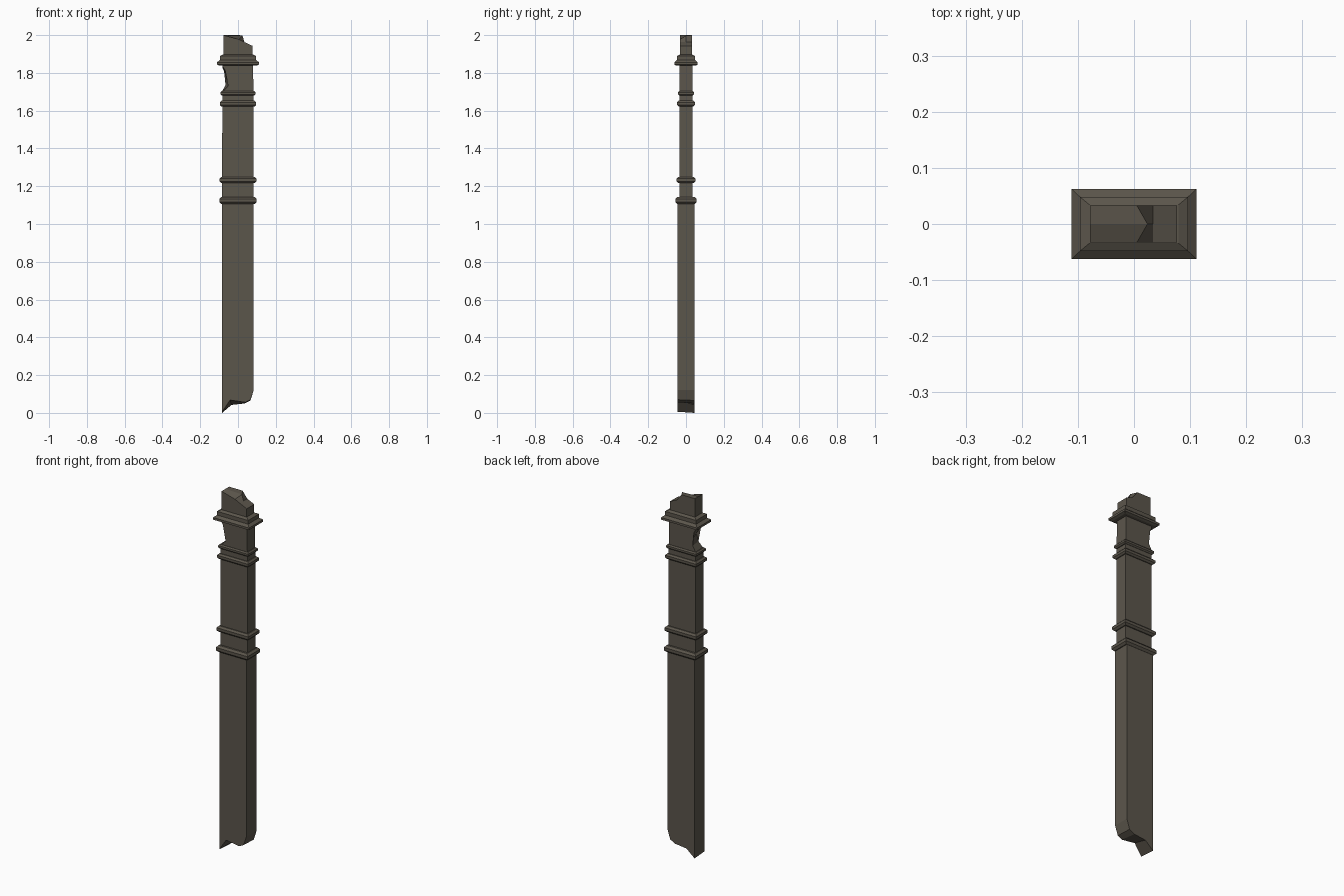
import bpy, bmesh

if "Cube" in bpy.data.objects:
    bpy.data.objects.remove(bpy.data.objects["Cube"])

stone = bpy.data.materials.new("weathered dark stone")
stone.diffuse_color = (0.105, 0.092, 0.071, 1)
stone.use_nodes = True
stone.node_tree.nodes["Principled BSDF"].inputs["Base Color"].default_value = stone.diffuse_color


def loft(name, rings):
    """Skin a list of equal-length vertex rings and cap both ends."""
    bm = bmesh.new()
    vr = [[bm.verts.new(p) for p in r] for r in rings]
    n = len(vr[0])
    for a, b in zip(vr, vr[1:]):
        for i in range(n):
            j = (i + 1) % n
            bm.faces.new((a[i], a[j], b[j], b[i]))
    caps = [bm.faces.new(vr[0]), bm.faces.new(vr[-1])]
    bmesh.ops.triangulate(bm, faces=caps)
    bmesh.ops.recalc_face_normals(bm, faces=bm.faces)
    me = bpy.data.meshes.new(name)
    bm.to_mesh(me)
    bm.free()
    me.materials.append(stone)
    ob = bpy.data.objects.new(name, me)
    bpy.context.collection.objects.link(ob)
    return ob


def slab(name, front, back, hy):
    """Extrude an x-z outline from front to back, with a differing back outline."""
    loft(name, [[(x, -hy, z) for x, z in front], [(x, hy, z) for x, z in back]])


def moulding(name, levels):
    """Rectangular moulding from (z, half x, half y) levels."""
    loft(name, [[(-x, -y, z), (x, -y, z), (x, y, z), (-x, y, z)] for z, x, y in levels])


# Lower shaft with broken foot
top = [(0.083, 1.12), (-0.084, 1.12)]
slab("lower_shaft",
     top + [(-0.084, 0.006), (-0.042, 0.068), (0.04, 0.056), (0.066, 0.07), (0.083, 0.12)],
     top + [(-0.084, 0.0), (-0.035, 0.042), (0.035, 0.05), (0.066, 0.066), (0.083, 0.12)],
     0.045)

# Upper shaft with chipped left edge
body = [(-0.084, 1.12), (0.083, 1.12), (0.083, 1.62), (0.079, 1.88), (-0.081, 1.88)]
slab("upper_shaft",
     body + [(-0.082, 1.835), (-0.058, 1.80), (-0.04, 1.77), (-0.052, 1.73), (-0.083, 1.70)],
     body + [(-0.082, 1.825), (-0.068, 1.80), (-0.062, 1.765), (-0.066, 1.735), (-0.083, 1.705)],
     0.035)

# Chamfered bands around the shaft
for name, z0, z1, hx, hy in [("lower_band", 1.106, 1.143, 0.098, 0.056),
                             ("waist_band", 1.216, 1.25, 0.098, 0.050),
                             ("neck_band", 1.622, 1.653, 0.096, 0.048),
                             ("upper_neck_band", 1.680, 1.704, 0.093, 0.043)]:
    c = (z1 - z0) * 0.28
    moulding(name, [(z0, hx - c, hy - c), (z0 + c, hx, hy),
                    (z1 - c, hx, hy), (z1, hx - c, hy - c)])

# Stepped capital
moulding("capital", [(1.838, 0.098, 0.050), (1.844, 0.111, 0.062), (1.856, 0.111, 0.062),
                     (1.868, 0.096, 0.048), (1.889, 0.096, 0.048), (1.897, 0.079, 0.034)])

# Broken top stub: outline loft with a raised middle ridge point
stub = [(-0.078, 1.88), (0.077, 1.88), (0.077, 1.943), (0.034, 1.963)]
rings = []
for y, tip in ((-0.033, (0.005, 1.977)), (0.0, (0.024, 1.997)), (0.033, (0.005, 2.0))):
    rings.append([(x, y, z) for x, z in stub + [tip, (-0.078, 2.0)]])
loft("broken_top", rings)
